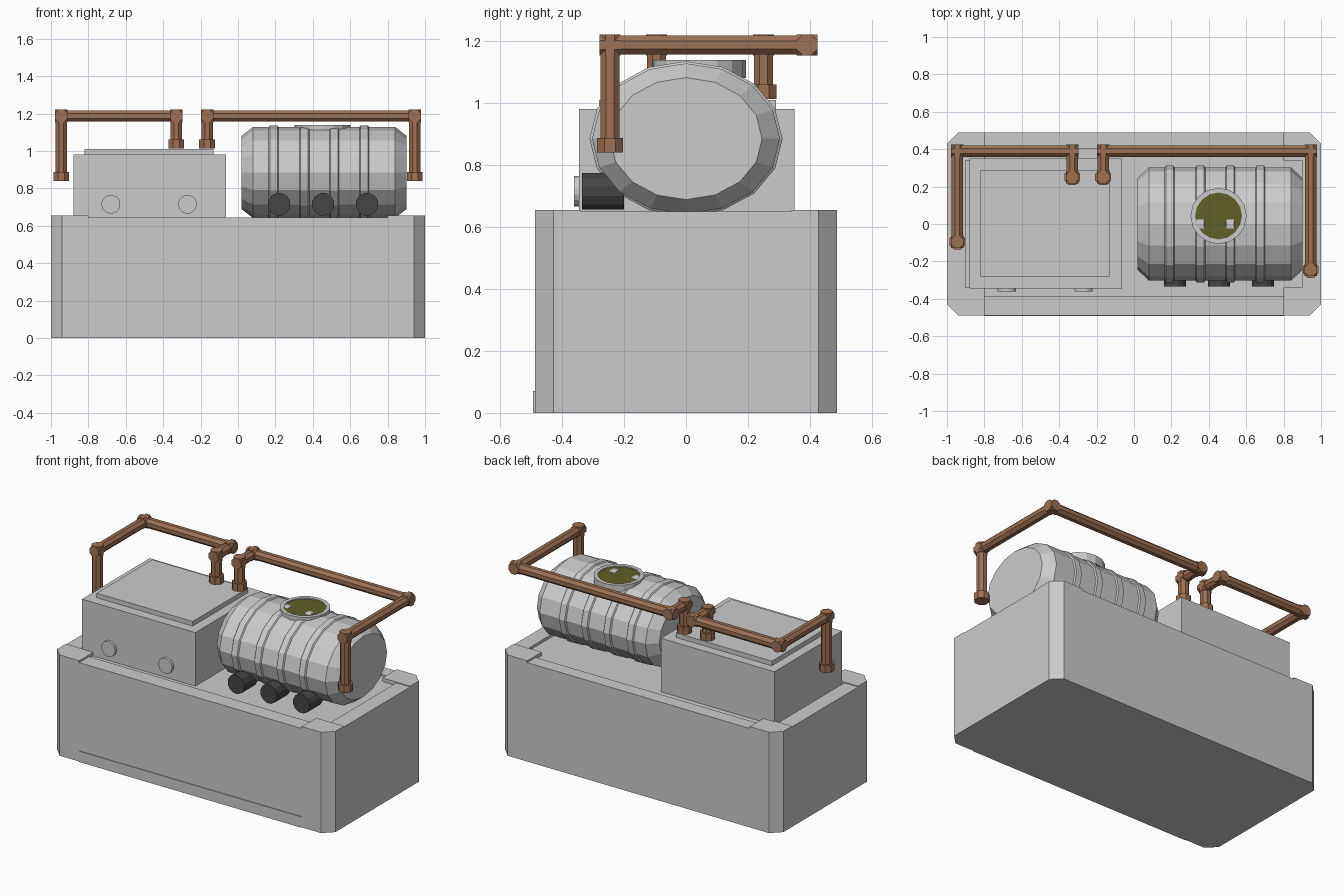
import bpy, bmesh
from math import cos, sin, pi
from mathutils import Vector

if "Cube" in bpy.data.objects:
    bpy.data.objects.remove(bpy.data.objects["Cube"])


def material(name, rgb):
    m = bpy.data.materials.new(name)
    m.diffuse_color = (*rgb, 1)
    m.use_nodes = True
    m.node_tree.nodes["Principled BSDF"].inputs["Base Color"].default_value = m.diffuse_color
    return m


COPPER = material("copper", (0.33, 0.165, 0.09))
BLACK = material("black", (0.06, 0.06, 0.06))
SLUDGE = material("sludge", (0.115, 0.115, 0.02))


def finish(name, bm, mat=None):
    bmesh.ops.recalc_face_normals(bm, faces=bm.faces)
    me = bpy.data.meshes.new(name)
    bm.to_mesh(me)
    bm.free()
    ob = bpy.data.objects.new(name, me)
    bpy.context.collection.objects.link(ob)
    if mat:
        me.materials.append(mat)
    return ob


def loft(bm, rings, caps=True):
    loops = [[bm.verts.new(p) for p in r] for r in rings]
    n = len(loops[0])
    for a, b in zip(loops, loops[1:]):
        for i in range(n):
            bm.faces.new((a[i], a[(i + 1) % n], b[(i + 1) % n], b[i]))
    if caps:
        bm.faces.new(loops[0])
        bm.faces.new(loops[-1])


def prism(name, outline, z0, z1):
    bm = bmesh.new()
    loft(bm, [[(x, y, z) for x, y in outline] for z in (z0, z1)])
    return finish(name, bm)


def box(name, x0, x1, y0, y1, z0, z1):
    return prism(name, [(x0, y0), (x1, y0), (x1, y1), (x0, y1)], z0, z1)


def rod(bm, a, b, r, n):
    a, b = Vector(a), Vector(b)
    q = (b - a).to_track_quat('Z', 'Y')
    ring = [q @ Vector((r * cos((i + .5) * 2 * pi / n), r * sin((i + .5) * 2 * pi / n), 0))
            for i in range(n)]
    loft(bm, [[a + p for p in ring], [b + p for p in ring]])


# Base block with chamfered corners and a shallow recessed deck
W, D, C = 1.0, 0.488, 0.06
outline = [(-W + C, -D), (W - C, -D), (W, -D + C), (W, D - C),
           (W - C, D), (-W + C, D), (-W, D - C), (-W, -D + C)]
inner = [(max(-.9, min(.9, x)), max(-.385, min(.40, y))) for x, y in outline]
inner = [(-.88, -.385), (.88, -.385), (.9, -.365), (.9, .38),
         (.88, .40), (-.88, .40), (-.9, .38), (-.9, -.365)]
bm = bmesh.new()
loft(bm, [[(x, y, z) for x, y in o] for o, z in
          ((outline, 0), (outline, .643), (inner, .643), (inner, .632))])
finish("base_block", bm)

# Raised corner pads
for sx in (-1, 1):
    for sy in (-1, 1):
        pts = [(.8, .34), (W, .34), (W, D - C), (W - C, D), (.8, D)]
        prism("corner_pad", [(sx * x, sy * y) for x, y in pts], .63, .655)
# Side rims and front skirting strip
for s in (-1, 1):
    box("side_rim", min(s * .9, s), max(s * .9, s), -.36, .36, .63, .65)
box("front_skirting", -.8, .8, -.493, -.48, 0, .07)

# Housing, lid and front buttons
box("housing", -.88, -.065, -.345, .35, .62, .98)
box("housing_lid", -.82, -.13, -.28, .29, .97, 1.01)
for x in (-.68, -.27):
    bm = bmesh.new()
    rod(bm, (x, -.33, .715), (x, -.362, .715), .05, 16)
    finish("housing_button", bm)

# Tank: oval sections along x with four slightly raised bands
sections = [(.02, .81), (.08, 1)]
for x in (.19, .355, .515, .675):
    sections += [(x - .026, 1), (x - .02, 1.028), (x + .02, 1.028), (x + .026, 1)]
sections += [(.84, 1), (.90, .81)]
bm = bmesh.new()
loft(bm, [[(x, .303 * s * cos(i * pi / 8), .885 + .243 * s * sin(i * pi / 8))
           for i in range(16)] for x, s in sections])
finish("tank", bm)

# Hatch collar and sludge surface
HX, HY = .452, .043


def circle(r, z, n=16):
    return [(HX + r * cos(i * 2 * pi / n), HY + r * sin(i * 2 * pi / n), z) for i in range(n)]


bm = bmesh.new()
loft(bm, [circle(.15, 1.08), circle(.15, 1.138), circle(.125, 1.138), circle(.125, 1.08)], False)
finish("hatch_collar", bm)
bm = bmesh.new()
loft(bm, [circle(.126, 1.10), circle(.126, 1.131)])
finish("sludge", bm, SLUDGE)

# Dark valve knobs along the tank front
for x in (.22, .455, .69):
    bm = bmesh.new()
    rod(bm, (x, -.2, .715), (x, -.335, .715), .061, 12)
    finish("valve_knob", bm, BLACK)


# Copper pipes: straight runs, elbow sleeves and end flanges
def pipe(name, pts):
    bm = bmesh.new()
    pts = [Vector(p) for p in pts]
    for i, (a, b) in enumerate(zip(pts, pts[1:])):
        d = (b - a).normalized()
        rod(bm, a, b, .033, 8)
        if i > 0:
            rod(bm, a - d * .034, a + d * .034, .0365, 8)
        if i < len(pts) - 2:
            rod(bm, b - d * .034, b + d * .034, .0365, 8)
    for p in (pts[0], pts[-1]):
        rod(bm, p, p + Vector((0, 0, .047)), .046, 8)
    finish(name, bm, COPPER)


Z, Y = 1.187, .39
pipe("left_pipe", [(-.945, -.095, .84), (-.945, -.095, Z), (-.945, Y, Z),
                   (-.33, Y, Z), (-.33, .25, Z), (-.33, .25, 1.013)])
pipe("right_pipe", [(-.165, .25, 1.013), (-.165, .25, Z), (-.165, Y, Z),
                    (.945, Y, Z), (.945, -.245, Z), (.945, -.245, .84)])
